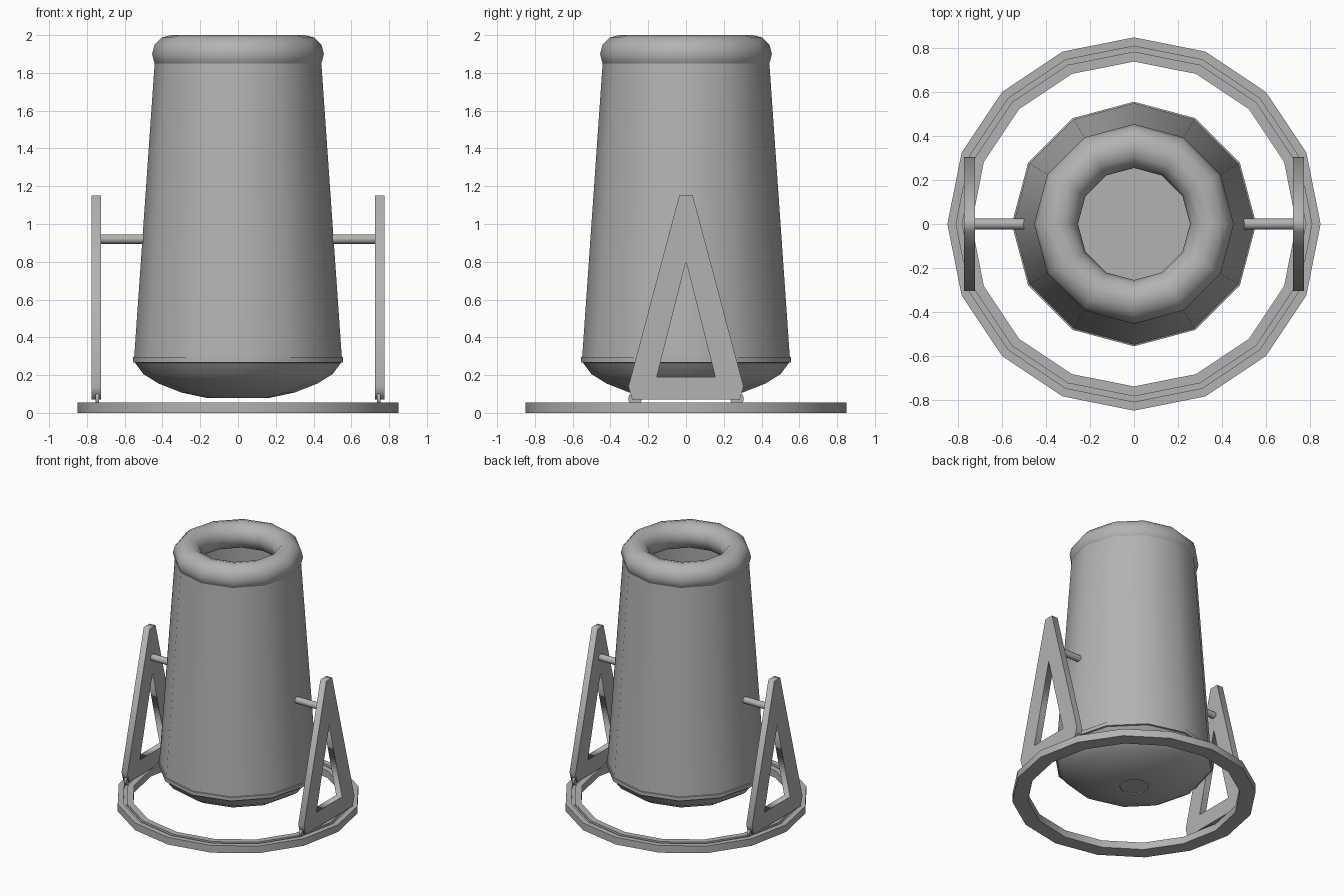
import bpy
import bmesh
from math import pi, cos, sin, radians

if "Cube" in bpy.data.objects:
    bpy.data.objects.remove(bpy.data.objects["Cube"], do_unlink=True)

grey = bpy.data.materials.new("plain_grey")
grey.use_nodes = True
GREY = (0.45, 0.45, 0.45, 1)
grey.diffuse_color = GREY
grey.node_tree.nodes["Principled BSDF"].inputs["Base Color"].default_value = GREY


def finish(ob, smooth=True):
    ob.data.materials.append(grey)
    bpy.ops.object.select_all(action="DESELECT")
    ob.select_set(True)
    bpy.context.view_layer.objects.active = ob
    if smooth:
        bpy.ops.object.shade_smooth_by_angle(angle=radians(40))
    return ob


def lathe(name, profile, sides, closed=False):
    """Spin (radius, height) points round z; open ends are capped at radius 0."""
    bm = bmesh.new()
    rings = []
    for r, z in profile:
        if r == 0:
            rings.append([bm.verts.new((0, 0, z))] * sides)
        else:
            rings.append([bm.verts.new((r * cos(2 * pi * i / sides),
                                        r * sin(2 * pi * i / sides), z))
                          for i in range(sides)])
    pairs = list(zip(rings, rings[1:]))
    if closed:
        pairs.append((rings[-1], rings[0]))
    for a, b in pairs:
        for i in range(sides):
            j = (i + 1) % sides
            corners = list(dict.fromkeys((a[i], a[j], b[j], b[i])))
            bm.faces.new(corners)
    bmesh.ops.recalc_face_normals(bm, faces=bm.faces)
    mesh = bpy.data.meshes.new(name)
    bm.to_mesh(mesh)
    bm.free()
    ob = bpy.data.objects.new(name, mesh)
    bpy.context.collection.objects.link(ob)
    return finish(ob)


def rod(name, x, y, z, radius, length, sides=12):
    bpy.ops.mesh.primitive_cylinder_add(vertices=sides, radius=radius, depth=length,
                                        location=(x, y, z), rotation=(0, pi / 2, 0))
    ob = bpy.context.object
    ob.name = name
    return finish(ob)


def a_frame(name, x):
    """Flat A-shaped plate with a triangular opening."""
    curve = bpy.data.curves.new(name, "CURVE")
    curve.dimensions = "2D"
    curve.fill_mode = "BOTH"
    curve.extrude = 0.025
    half = [(0.285, 0.07), (0.305, 0.14), (0.036, 1.15)]
    outline = half + [(-y, z) for y, z in reversed(half)]
    opening = [(-0.155, 0.19), (0, 0.8), (0.155, 0.19)]
    for loop in (outline, opening):
        spline = curve.splines.new("POLY")
        spline.points.add(len(loop) - 1)
        for point, (y, z) in zip(spline.points, loop):
            point.co = (y, z, 0, 1)
        spline.use_cyclic_u = True
    ob = bpy.data.objects.new(name, curve)
    ob.location.x = x
    ob.rotation_euler = (pi / 2, 0, pi / 2)
    bpy.context.collection.objects.link(ob)
    finish(ob, smooth=False)
    bpy.ops.object.convert(target="MESH")


# Ground ring with a wheel groove
lathe("track_ring", [(0.74, 0), (0.85, 0), (0.85, 0.055), (0.81, 0.055),
                     (0.81, 0.035), (0.785, 0.035), (0.785, 0.055), (0.74, 0.055)],
      16, closed=True)

# Thin tapered drum wall, open at the top
lathe("drum_wall", [(0.55, 0.29), (0.44, 1.87), (0.43, 1.87), (0.54, 0.29)],
      12, closed=True)

# Rounded drum base, seam band and inner floor
lathe("drum_base", [(0, 0.085), (0.1, 0.085), (0.1, 0.078), (0.16, 0.078),
                    (0.3, 0.108), (0.42, 0.155), (0.5, 0.205), (0.545, 0.265),
                    (0.54, 0.3), (0, 0.3)], 12)
lathe("seam_band", [(0.535, 0.263), (0.557, 0.268), (0.557, 0.295), (0.535, 0.3)],
      12, closed=True)

# Fat rolled lip around the mouth
lathe("mouth_rim", [(0.355 + 0.1 * cos(pi * i / 6), 1.9 + 0.1 * sin(pi * i / 6))
                    for i in range(12)], 12, closed=True)

# Side supports, axles and little wheels
for side, sign in (("left", 1), ("right", -1)):
    a_frame(side + "_support", sign * 0.75)
    rod(side + "_axle", sign * 0.62, 0, 0.92, 0.025, 0.24)
    for end, y in (("front", -0.27), ("back", 0.27)):
        rod(f"{side}_{end}_wheel", sign * 0.745, y, 0.075, 0.036, 0.02)
